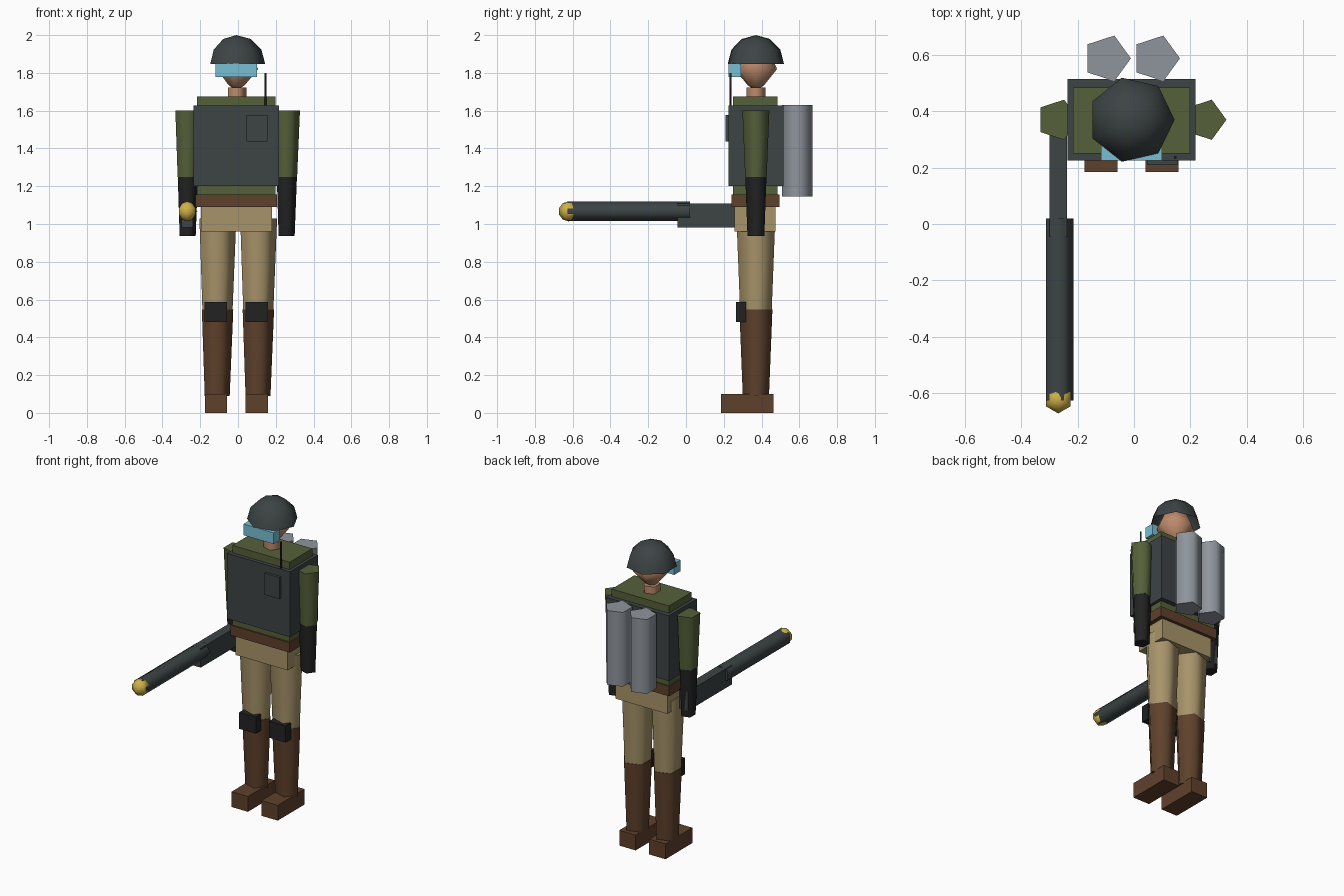
import bpy
import bmesh
from math import cos, sin, pi, radians
from mathutils import Matrix

if "Cube" in bpy.data.objects:
    bpy.data.objects.remove(bpy.data.objects["Cube"], do_unlink=True)

MID = -0.009   # centre line of the figure
BODY_Y = 0.37  # depth of the limbs and head


def material(name, hex_code):
    def linear(c):
        return c / 12.92 if c <= 0.04045 else ((c + 0.055) / 1.055) ** 2.4
    rgb = [linear(int(hex_code[i:i + 2], 16) / 255) for i in (0, 2, 4)]
    m = bpy.data.materials.new(name)
    m.use_nodes = True
    m.diffuse_color = (*rgb, 1)
    m.node_tree.nodes["Principled BSDF"].inputs["Base Color"].default_value = (*rgb, 1)
    return m


ARMOUR = material("dark slate", "3d4445")
SHIRT = material("olive green", "556039")
BLACK = material("near black", "222222")
PANTS = material("khaki", "a8946a")
LEATHER = material("brown leather", "5f412c")
STEEL = material("grey steel", "8f959d")
VISOR = material("light blue", "78c0d4")
BRASS = material("brass", "cfb148")
SKIN = material("skin", "bd8a6c")


def finish(name, bm, mat, smooth=False):
    bmesh.ops.recalc_face_normals(bm, faces=bm.faces)
    mesh = bpy.data.meshes.new(name)
    bm.to_mesh(mesh)
    bm.free()
    mesh.materials.append(mat)
    ob = bpy.data.objects.new(name, mesh)
    bpy.context.collection.objects.link(ob)
    if smooth:
        bpy.ops.object.select_all(action='DESELECT')
        ob.select_set(True)
        bpy.context.view_layer.objects.active = ob
        bpy.ops.object.shade_smooth_by_angle(angle=radians(80))
    return ob


def box(name, mat, x, y, z):
    """Box from (low, high) ranges."""
    bm = bmesh.new()
    bmesh.ops.create_cube(bm, size=1)
    for v in bm.verts:
        for i, (lo, hi) in enumerate((x, y, z)):
            v.co[i] = hi if v.co[i] > 0 else lo
    return finish(name, bm, mat)


def lathe(name, mat, profile, centre, sides=5, caps=True, matrix=None):
    """Turned shape: profile of (radius, height), first corner on +x."""
    bm = bmesh.new()
    rings = []
    for r, h in profile:
        if r == 0:
            rings.append([bm.verts.new((0, 0, h))] * sides)
        else:
            rings.append([bm.verts.new((r * cos(2 * pi * i / sides),
                                        r * sin(2 * pi * i / sides), h))
                          for i in range(sides)])
    for a, b in zip(rings, rings[1:]):
        for i in range(sides):
            j = (i + 1) % sides
            bm.faces.new(list(dict.fromkeys((a[i], a[j], b[j], b[i]))))
    if caps:
        for ring, (r, h) in ((rings[0], profile[0]), (rings[-1], profile[-1])):
            if r:
                bm.faces.new(ring)
    if matrix:
        bm.transform(matrix)
    bm.transform(Matrix.Translation(centre))
    return finish(name, bm, mat, True)


def centred(half):
    return (MID - half, MID + half)


# Torso
box("shirt", SHIRT, centred(0.207), (0.25, 0.485), (1.12, 1.675))
box("vest", ARMOUR, centred(0.227), (0.225, 0.515), (1.2, 1.627))
box("belt", LEATHER, centred(0.215), (0.24, 0.495), (1.09, 1.155))
box("hips", PANTS, centred(0.188), (0.258, 0.475), (0.96, 1.1))
box("radio_pouch", ARMOUR, (0.046, 0.155), (0.209, 0.23), (1.437, 1.578))
lathe("radio_antenna", BLACK, [(0.006, 1.578), (0.006, 1.8)], (0.146, 0.236, 0))

# Arms, legs and air tanks
for side, s in (("left", 1), ("right", -1)):
    arm = (MID + s * 0.262, BODY_Y, 0)
    lathe(side + "_sleeve", SHIRT, [(0.06, 1.25), (0.075, 1.6)], arm)
    lathe(side + "_glove", BLACK, [(0.047, 0.937), (0.059, 1.25)], arm)

    x = MID + s * 0.108
    lathe(side + "_trouser_leg", PANTS, [(0.088, 0.54), (0.108, 1.03)], (x, BODY_Y, 0))
    lathe(side + "_boot", LEATHER, [(0.073, 0.09), (0.092, 0.547)], (x, BODY_Y, 0))
    box(side + "_shoe", LEATHER, (x - 0.059, x + 0.059), (0.185, 0.463), (0, 0.1))
    box(side + "_knee_pad", BLACK, (x - 0.06, x + 0.06), (0.265, 0.318), (0.48, 0.588))
    lathe(side + "_air_tank", STEEL, [(0.085, 1.145), (0.085, 1.63)],
          (MID + s * 0.087, 0.588, 0))

# Head
lathe("neck", SKIN, [(0.053, 1.66), (0.053, 1.722)], (MID, BODY_Y, 0))
lathe("head", SKIN, [(0, 1.705), (0.045, 1.735), (0.115, 1.82), (0.08, 1.9), (0, 1.93)],
      (MID, BODY_Y, 0), sides=7)
lathe("helmet", ARMOUR,
      [(0.153 * cos(k * pi / 6) if k < 3 else 0, 0.153 * sin(k * pi / 6)) for k in range(4)],
      (MID, BODY_Y, 1.847), sides=7, caps=False)
box("visor", VISOR, centred(0.109), (0.225, 0.29), (1.777, 1.85))

# Weapon
GUN_X = -0.269
box("gun_stock", ARMOUR, (GUN_X - 0.031, GUN_X + 0.031), (-0.045, 0.41), (0.982, 1.108))
lathe("gun_barrel", ARMOUR, [(0.054, -0.02), (0.054, 0.627)], (GUN_X, 0, 1.067),
      matrix=Matrix.Rotation(pi / 2, 4, 'X'))
bm = bmesh.new()
bmesh.ops.create_uvsphere(bm, u_segments=6, v_segments=5, radius=0.053)
bm.transform(Matrix.Translation((GUN_X, -0.622, 1.067)))
finish("gun_muzzle", bm, BRASS, True)
